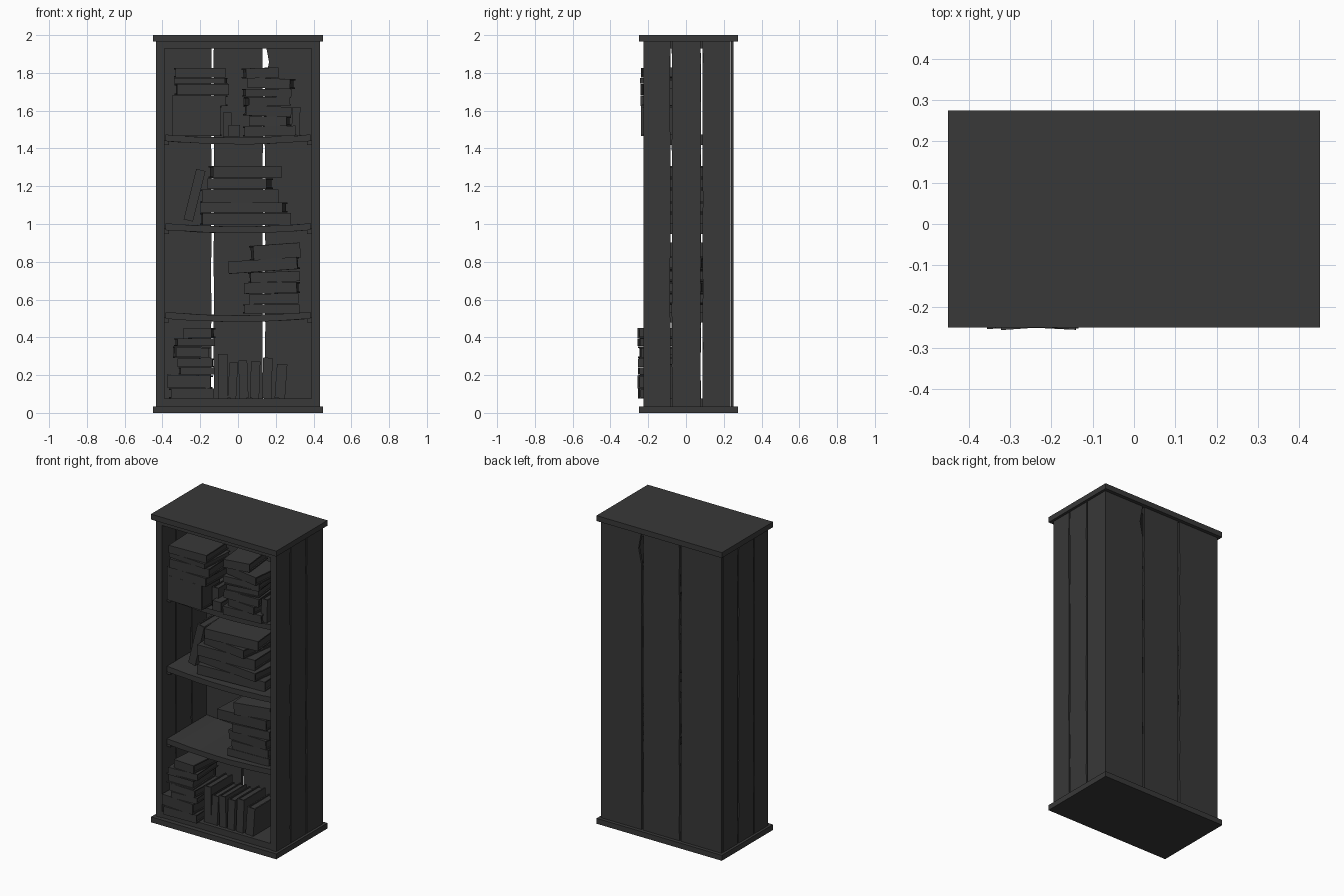
import bpy, bmesh, math, random
from mathutils import Matrix, Vector

random.seed(4)
cube = bpy.data.objects.get("Cube")
if cube:
    bpy.data.objects.remove(cube)

mat = bpy.data.materials.new("charcoal wood")
mat.use_nodes = True
colour = (0.04, 0.04, 0.04, 1)
mat.diffuse_color = colour
mat.node_tree.nodes["Principled BSDF"].inputs["Base Color"].default_value = colour


def finish(name, bm):
    bmesh.ops.recalc_face_normals(bm, faces=bm.faces)
    mesh = bpy.data.meshes.new(name)
    bm.to_mesh(mesh)
    bm.free()
    mesh.materials.append(mat)
    ob = bpy.data.objects.new(name, mesh)
    bpy.context.collection.objects.link(ob)
    return ob


def add_box(bm, lo, hi):
    lo, hi = Vector(lo), Vector(hi)
    size = hi - lo
    m = Matrix.Translation((lo + hi) / 2) @ Matrix.Diagonal((*size, 1))
    return bmesh.ops.create_cube(bm, size=1, matrix=m)["verts"]


def box(name, lo, hi):
    bm = bmesh.new()
    add_box(bm, lo, hi)
    return finish(name, bm)


def slice_box(bm, axis, lo, hi, n):
    normal = [0, 0, 0]
    normal[axis] = 1
    for i in range(1, n):
        p = [0, 0, 0]
        p[axis] = lo + (hi - lo) * i / n
        geom = bm.verts[:] + bm.edges[:] + bm.faces[:]
        bmesh.ops.bisect_plane(bm, geom=geom, plane_co=p, plane_no=normal)


def plank(name, lo, hi, axis, ragged, notch=0):
    """Upright board; ragged gives the sides (-1, 1) with a worn edge."""
    bm = bmesh.new()
    add_box(bm, lo, hi)
    slice_box(bm, 2, lo[2], hi[2], 18)
    mid = (lo[axis] + hi[axis]) / 2
    wear = {}
    for v in bm.verts:
        side = 1 if v.co[axis] > mid else -1
        if side in ragged:
            key = (side, round(v.co.z, 3))
            if key not in wear:
                wear[key] = random.uniform(0, 0.004)
                if notch and side == 1 and 1.75 < v.co.z < 1.9:
                    wear[key] += notch
            v.co[axis] -= side * wear[key]
    return finish(name, bm)


# Carcass: end slabs, rail, floor
box("top_slab", (-0.45, -0.25, 1.965), (0.45, 0.275, 2))
box("base_slab", (-0.45, -0.25, 0), (0.45, 0.275, 0.035))
box("top_rail", (-0.39, -0.22, 1.93), (0.39, 0.235, 1.965))
box("floor_board", (-0.39, -0.22, 0.035), (0.39, 0.235, 0.075))

# Side planks, mirrored, with narrow gaps
spans = [(-0.225, -0.081, (1,)), (-0.076, 0.08, (-1, 1)), (0.086, 0.236, (-1,))]
for s, label in ((1, "left"), (-1, "right")):
    xs = sorted((s * 0.39, s * 0.433))
    for i, (a, b, rag) in enumerate(spans):
        plank(f"{label}_side_plank_{i + 1}", (xs[0], a, 0.035), (xs[1], b, 1.965), 1, rag)

# Back planks
spans = [(-0.433, -0.139, (1,), 0), (-0.13, 0.133, (-1, 1), 0), (0.141, 0.433, (-1,), 0)]
for i, (a, b, rag, notch) in enumerate(spans):
    ob = plank(f"back_plank_{i + 1}", (a, 0.237, 0.035), (b, 0.252, 1.965), 0, rag, notch)
    if i == 2:  # chipped corner near the top
        for v in ob.data.vertices:
            if v.co.x < 0.2 and 1.8 < v.co.z < 1.93:
                v.co.x += 0.02

# Sagging shelves with small end brackets
for i, z in enumerate((0.535, 1.005, 1.475)):
    bm = bmesh.new()
    add_box(bm, (-0.385, -0.18, z - 0.035), (0.385, 0.23, z))
    slice_box(bm, 0, -0.385, 0.385, 10)
    for v in bm.verts:
        v.co.z -= 0.016 * (1 - (v.co.x / 0.385) ** 2) + random.uniform(0, 0.003)
    finish(f"shelf_{i + 1}", bm)
    for s, label in ((1, "left"), (-1, "right")):
        xs = sorted((s * 0.365, s * 0.392))
        box(f"{label}_bracket_{i + 1}", (xs[0], -0.17, z - 0.057), (xs[1], 0.23, z - 0.03))


def book(name, x0, x1, z0, z1, front, depth, tilt=0, yaw=0, upright=False):
    """Cover boards and spine around a recessed page block."""
    w, t = (z1 - z0, x1 - x0) if upright else (x1 - x0, z1 - z0)
    w, d, t = w / 2, depth / 2, t / 2
    c = min(0.008, t * 0.3)
    bm = bmesh.new()
    add_box(bm, (-w, -d, t - c), (w, d, t))
    add_box(bm, (-w, -d, -t), (w, d, c - t))
    add_box(bm, (-w, -d, c - t), (w, c - d, t - c))
    add_box(bm, (c - w, c - d, c - t), (w - c, d - c, t - c))
    rot = Matrix.Rotation(math.radians(yaw), 4, "Z")
    rot = rot @ Matrix.Rotation(math.radians(tilt + 90 * upright), 4, "Y")
    place = Matrix.Translation(((x0 + x1) / 2, front + d, (z0 + z1) / 2))
    bmesh.ops.transform(bm, matrix=place @ rot, verts=bm.verts)
    return finish(name, bm)


def stack(name, front, depth, z, rows):
    """Books lying flat; each row is left, right, thickness, yaw, tilt."""
    for i, (a, b, t, yaw, tilt) in enumerate(rows):
        book(f"{name}_{i + 1}", a, b, z, z + t - 0.002, front, depth, tilt, yaw)
        z += t


# Bottom compartment
stack("floor_stack_book", -0.25, 0.24, 0.077, [
    (-0.36, -0.13, 0.055, 2, 0), (-0.37, -0.14, 0.07, -3, 1), (-0.31, -0.13, 0.04, 3, 0),
    (-0.315, -0.13, 0.048, -2, 0), (-0.34, -0.15, 0.063, 182, -1), (-0.33, -0.13, 0.043, 4, 0),
    (-0.28, -0.13, 0.055, -5, -1)])
for i, (a, b, h, tilt) in enumerate([
        (-0.105, -0.055, 0.235, 0), (-0.05, -0.005, 0.19, 3), (0.005, 0.052, 0.2, -2),
        (0.066, 0.115, 0.195, 2), (0.13, 0.18, 0.215, 2), (0.2, 0.255, 0.18, 4)]):
    book(f"standing_book_{i + 1}", a, b, 0.077, 0.077 + h, -0.2, 0.22, tilt, 0, True)

# Second compartment
stack("low_shelf_book", -0.15, 0.25, 0.527, [
    (0.03, 0.32, 0.05, 2, 0), (0.06, 0.32, 0.056, 0, -1), (0.04, 0.32, 0.06, -4, -1),
    (0.06, 0.32, 0.056, 3, -2), (-0.045, 0.32, 0.066, -3, -4), (0.07, 0.32, 0.08, 5, -4)])

# Third compartment
stack("mid_shelf_book", -0.14, 0.26, 0.995, [
    (-0.195, 0.275, 0.065, 3, 0), (-0.19, 0.25, 0.055, -6, 0), (-0.195, 0.21, 0.07, 2, 0),
    (-0.145, 0.17, 0.058, -8, 0), (-0.145, 0.22, 0.065, 5, 0)])
book("leaning_book", -0.255, -0.205, 1.015, 1.29, -0.1, 0.22, 14, 0, True)

# Top compartment
book("wide_front_book", -0.345, -0.09, 1.465, 1.625, -0.235, 0.2, 0, -2)
stack("top_right_book", -0.235, 0.24, 1.625, [
    (-0.345, -0.06, 0.058, -2, 0), (-0.33, -0.055, 0.06, 3, 0),
    (-0.33, -0.06, 0.033, -4, 0), (-0.335, -0.07, 0.052, 2, 0)])
book("small_standing_book", -0.08, -0.035, 1.463, 1.59, -0.15, 0.2, 0, 0, True)
book("small_flat_book", -0.05, 0.01, 1.462, 1.525, -0.19, 0.18)
stack("top_left_book", -0.2, 0.22, 1.465, [
    (0.03, 0.3, 0.055, 2, -1), (0.07, 0.27, 0.05, -6, 0), (0.035, 0.275, 0.055, 4, 2),
    (0.04, 0.27, 0.05, 186, 1), (0.03, 0.275, 0.043, 5, 0), (0.06, 0.29, 0.055, -7, 2),
    (0.03, 0.205, 0.055, 6, -2)])
book("end_standing_book", 0.285, 0.328, 1.47, 1.62, -0.17, 0.2, 2, 0, True)
